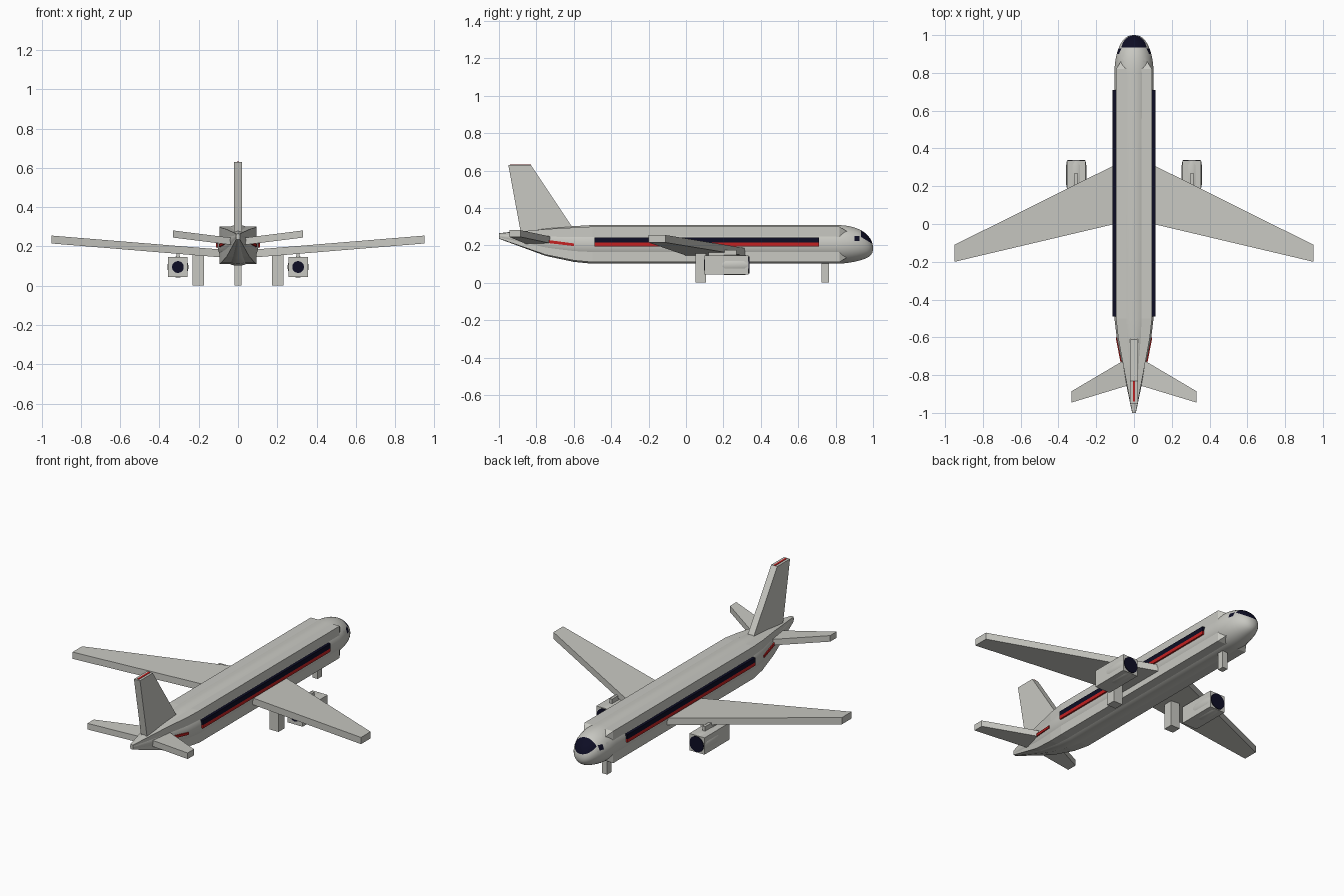
import bpy, bmesh, math
from mathutils import Vector

cube = bpy.data.objects.get("Cube")
if cube:
    bpy.data.objects.remove(cube, do_unlink=True)


def material(name, rgb):
    m = bpy.data.materials.new(name)
    m.use_nodes = True
    m.diffuse_color = (*rgb, 1)
    m.node_tree.nodes["Principled BSDF"].inputs["Base Color"].default_value = (*rgb, 1)
    return m


PAINT = material("light grey paint", (0.58, 0.58, 0.54))
GLASS = material("dark navy glass", (0.004, 0.004, 0.018))
RED = material("red stripe", (0.55, 0.015, 0.015))


def finish(name, bm, mats, smooth=False):
    bmesh.ops.recalc_face_normals(bm, faces=bm.faces[:])
    mesh = bpy.data.meshes.new(name)
    bm.to_mesh(mesh)
    bm.free()
    for m in mats:
        mesh.materials.append(m)
    obj = bpy.data.objects.new(name, mesh)
    bpy.context.collection.objects.link(obj)
    if smooth:
        bpy.ops.object.select_all(action='DESELECT')
        obj.select_set(True)
        bpy.context.view_layer.objects.active = obj
        bpy.ops.object.shade_smooth_by_angle(angle=math.radians(40))
    return obj


def loft_rings(rings):
    """Skin a list of equal point loops and cap both ends."""
    bm = bmesh.new()
    loops = [[bm.verts.new(p) for p in ring] for ring in rings]
    n = len(loops[0])
    for a, b in zip(loops, loops[1:]):
        for i in range(n):
            j = (i + 1) % n
            bm.faces.new((a[i], a[j], b[j], b[i]))
    bm.faces.new(loops[0])
    bm.faces.new(loops[-1])
    return bm


def section(y, z, rx, rz, sides, x=0):
    """Ring across y; four sides give an upright square."""
    turn = math.pi / sides
    k = math.sqrt(2) if sides == 4 else 1
    return [(x + k * rx * math.cos(turn + i * math.tau / sides), y,
             z + k * rz * math.sin(turn + i * math.tau / sides)) for i in range(sides)]


def box(name, x, y, z, mat):
    corners = [[(x[0], v, z[0]), (x[1], v, z[0]), (x[1], v, z[1]), (x[0], v, z[1])] for v in y]
    return finish(name, loft_rings(corners), [mat])


def panel(name, root, tip, thickness, mat=PAINT):
    """Flat surface between chords given as (x, y_front, y_back, z_bottom)."""
    rings = []
    for x, front, back, z in (root, tip):
        rings.append([(x, front, z), (x, back, z),
                      (x, back, z + thickness), (x, front, z + thickness)])
    return finish(name, loft_rings(rings), [mat])


# Round fuselage with a blunt nose and rising tail cone
R, MID, NOSE = 0.104, 0.205, 0.8
tail = [(-1, 0.25, 0.01, 0.015), (-0.75, 0.218, 0.062, 0.075),
        (-0.6, 0.207, 0.092, 0.096), (-0.5, MID, R, R)]
nose = []
for i in range(17):
    a = math.pi / 2 * min(i / 16, 0.99)
    r = R * math.cos(a) ** 0.85
    nose.append((NOSE + 0.2 * math.sin(a), MID - 0.02 * math.sin(a) ** 4, r, r))
bm = loft_rings([section(*s, 32) for s in tail + nose])

# Windscreen and side windows are cut into the nose skin
slope = Vector((0, 0.6, 1))
sill = Vector((0, 0.985, 0.215))
cuts = [((0, 0.935, 0), (0, 1, 0)), ((0, 0.928, 0), (0, 1, 0)),
        ((0, 0.9, 0), (0, 1, 0)), (sill, slope),
        ((0, 0, 0.222), (0, 0, 1)), ((0, 0, 0.25), (0, 0, 1))]
for co, no in cuts:
    near = [f for f in bm.faces if f.calc_center_median().y > 0.85]
    geom = near + list({e for f in near for e in f.edges}) + list({v for f in near for v in f.verts})
    bmesh.ops.bisect_plane(bm, geom=geom, plane_co=co, plane_no=no, dist=1e-5)
for f in bm.faces:
    c = f.calc_center_median()
    screen = c.y > 0.935 and (c - sill).dot(slope) > 0
    side = 0.9 < c.y < 0.928 and 0.222 < c.z < 0.25
    f.material_index = int(screen or side)
finish("fuselage", bm, [PAINT, GLASS], smooth=True)

# Square body shell whose corners stand proud of the round fuselage
shell = [(y, z, rx * 0.915, rz * 0.915) for y, z, rx, rz in tail]
shell += [(0.82, MID, 0.095, 0.095), (0.86, MID, 0.07, 0.07), (0.9, MID, 0.045, 0.045)]
finish("body_shell", loft_rings([section(*s, 4) for s in shell]), [PAINT])

# Tail fin with a red cap stripe
fin = [[(x, -0.6, 0.285), (x, -0.88, 0.25), (x, -0.95, 0.63), (x, -0.83, 0.63)]
       for x in (-0.02, 0.02)]
finish("tail_fin", loft_rings(fin), [PAINT])
box("fin_cap_stripe", (-0.006, 0.006), (-0.94, -0.83), (0.628, 0.632), RED)

# Nose wheel leg
box("nose_gear", (-0.017, 0.017), (0.725, 0.765), (0, 0.13), PAINT)

for side, s in (("left", 1), ("right", -1)):
    # Wings and tailplanes
    panel(side + "_wing", (s * 0.06, 0.333, 0.01, 0.142), (s * 0.95, -0.11, -0.2, 0.215), 0.04)
    panel(side + "_tailplane", (s * 0.02, -0.702, -0.851, 0.206),
          (s * 0.33, -0.885, -0.945, 0.245), 0.036)

    # Window band and red band along the cabin
    band = (s * 0.09, s * 0.113)
    box(side + "_window_band", band, (-0.49, 0.71), (0.215, 0.243), GLASS)
    box(side + "_red_band", band, (-0.49, 0.71), (0.195, 0.215), RED)

    # Red stripe rising along the tail cone
    stripe = [[(s * (x - 0.02), y, z), (s * x, y, z), (s * x, y, z + h), (s * (x - 0.02), y, z + h)]
              for x, y, z, h in ((0.097, -0.6, 0.196, 0.014), (0.071, -0.735, 0.212, 0.016))]
    finish(side + "_tail_stripe", loft_rings(stripe), [RED])

    # Engine pod, round cowling, intake, exhaust and pylon
    ex, ez = s * 0.306, 0.095
    box(side + "_engine_pod", (ex - 0.05, ex + 0.05), (0.1, 0.335), (0.045, 0.145), PAINT)
    cowl = [section(y, ez, r, r, 24, ex) for y, r in
            ((0.18, 0.048), (0.21, 0.054), (0.31, 0.054), (0.335, 0.05))]
    finish(side + "_engine_cowling", loft_rings(cowl), [PAINT], smooth=True)
    for part, y0, y1, r in (("intake", 0.334, 0.339, 0.046), ("exhaust", 0.096, 0.101, 0.03)):
        disc = [section(y, ez, r, r, 24, ex) for y in (y0, y1)]
        finish(side + "_engine_" + part, loft_rings(disc), [GLASS])
    box(side + "_pylon", (ex - 0.008, ex + 0.008), (0.12, 0.27), (0.14, 0.175), PAINT)

    # Main wheel leg
    box(side + "_main_gear", (s * 0.172, s * 0.232), (0.05, 0.107), (0, 0.165), PAINT)
